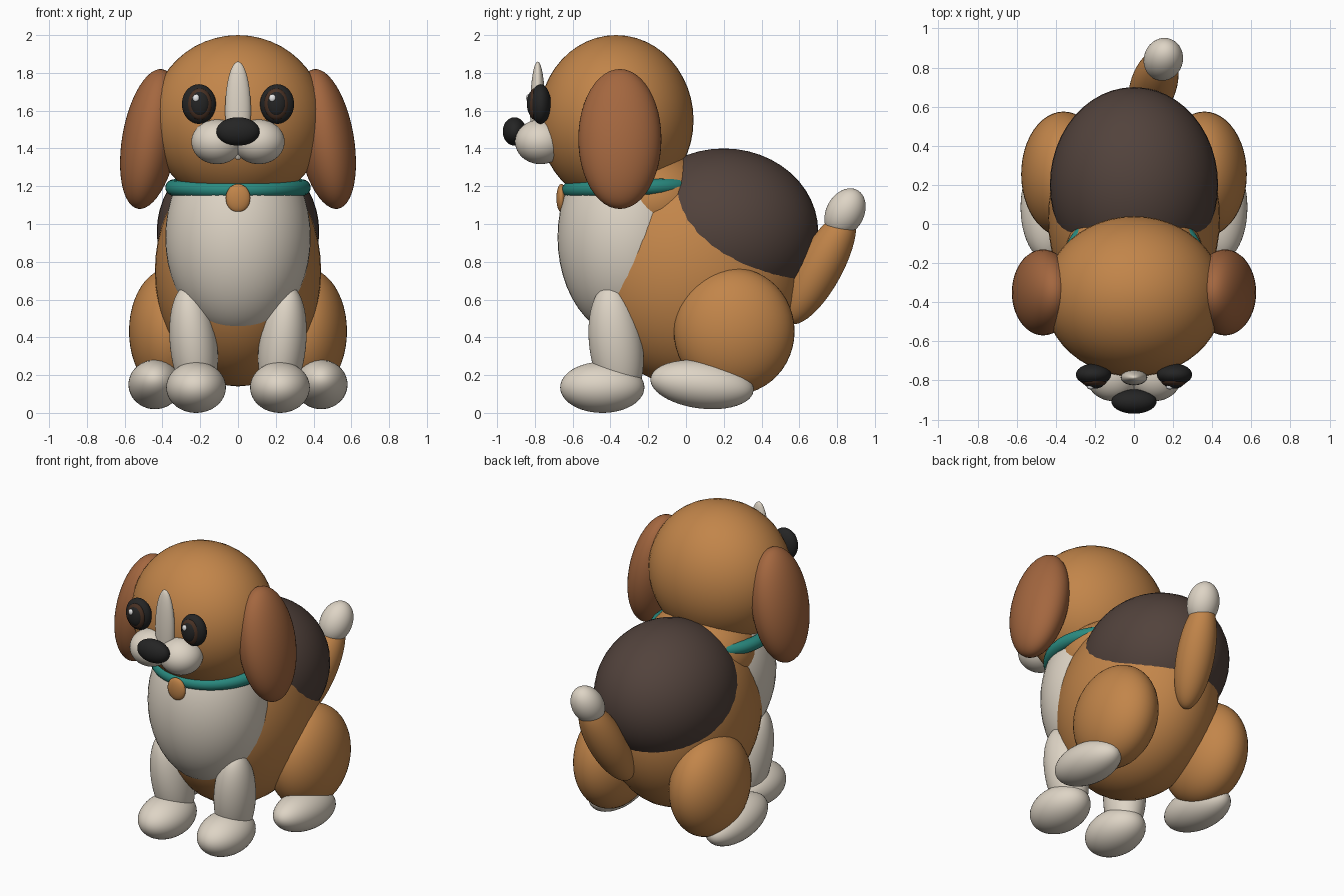
import bpy
from math import radians
from mathutils import Vector

cube = bpy.data.objects.get("Cube")
if cube:
    bpy.data.objects.remove(cube, do_unlink=True)


def material(name, rgb):
    m = bpy.data.materials.new(name)
    m.use_nodes = True
    m.diffuse_color = (*rgb, 1)
    bsdf = next(n for n in m.node_tree.nodes if n.type == 'BSDF_PRINCIPLED')
    bsdf.inputs["Base Color"].default_value = (*rgb, 1)
    bsdf.inputs["Roughness"].default_value = 0.7
    return m


TAN = material("tan_fur", (0.54, 0.235, 0.068))
EAR = material("ear_brown", (0.37, 0.135, 0.05))
SADDLE = material("dark_brown_fur", (0.084, 0.055, 0.045))
CREAM = material("cream_fur", (0.73, 0.66, 0.56))
TEAL = material("teal_collar", (0.023, 0.26, 0.22))
BLACK = material("black", (0.018, 0.018, 0.018))
IRIS = material("iris_brown", (0.065, 0.03, 0.017))
WHITE = material("white_glint", (0.85, 0.85, 0.85))


def finish(ob, name, mat):
    ob.name = name
    ob.data.materials.append(mat)
    bpy.ops.object.shade_smooth()
    return ob


def blob(name, mat, center, radii, rot=(0, 0, 0)):
    """Smooth ellipsoid, rotation in degrees."""
    bpy.ops.mesh.primitive_uv_sphere_add(segments=48, ring_count=24, radius=1, location=center)
    ob = bpy.context.object
    ob.scale = radii
    ob.rotation_euler = [radians(a) for a in rot]
    return finish(ob, name, mat)


def pair(name, mat, center, radii, rot=(0, 0, 0)):
    """Ellipsoid on the left (+x) and its mirror image on the right."""
    x, y, z = center
    rx, ry, rz = rot
    blob("left_" + name, mat, center, radii, rot)
    blob("right_" + name, mat, (-x, y, z), radii, (rx, -ry, -rz))


# Torso
blob("body", TAN, (0, 0.03, 0.75), (0.44, 0.58, 0.61))
blob("neck", TAN, (0, -0.18, 1.12), (0.355, 0.34, 0.27))
blob("chest", CREAM, (0, -0.31, 0.93), (0.385, 0.37, 0.53))
blob("back_saddle", SADDLE, (0, 0.2, 0.96), (0.43, 0.5, 0.44))

# Head and face
blob("head", TAN, (0, -0.37, 1.55), (0.46, 0.41, 0.45))
pair("ear", EAR, (0.465, -0.35, 1.45), (0.148, 0.22, 0.375), (0, -10, 0))
pair("muzzle", CREAM, (0.11, -0.77, 1.435), (0.137, 0.135, 0.118))
blob("blaze", CREAM, (0, -0.785, 1.6), (0.068, 0.04, 0.26))
blob("nose", BLACK, (0, -0.908, 1.49), (0.115, 0.062, 0.075))
pair("eye", BLACK, (0.207, -0.77, 1.635), (0.09, 0.055, 0.105))
pair("iris", IRIS, (0.203, -0.803, 1.635), (0.064, 0.032, 0.083))
pair("pupil", BLACK, (0.203, -0.815, 1.637), (0.05, 0.027, 0.066))
for side, x in (("left", 0.182), ("right", -0.222)):
    blob(side + "_eye_glint", WHITE, (x, -0.834, 1.667), (0.018, 0.012, 0.02))

# Collar and tag
bpy.ops.mesh.primitive_torus_add(major_segments=64, minor_segments=16, major_radius=0.343,
                                 minor_radius=0.042, location=(0, -0.272, 1.193),
                                 rotation=(radians(2), 0, 0))
finish(bpy.context.object, "collar", TEAL)
blob("collar_tag", TAN, (0, -0.66, 1.137), (0.065, 0.026, 0.075))

# Legs and paws
pair("front_leg", CREAM, (0.235, -0.37, 0.36), (0.125, 0.142, 0.32), (7, 6, 0))
pair("front_paw", CREAM, (0.222, -0.443, 0.135), (0.158, 0.223, 0.135))
pair("thigh", TAN, (0.36, 0.255, 0.432), (0.217, 0.32, 0.335))
pair("hind_paw", CREAM, (0.44, 0.085, 0.15), (0.14, 0.275, 0.127), (-7, 0, 0))

# Tail and its pale tip, both stretched along one direction
tail_axis = Vector((0.1, 0.3, 0.55))
for name, mat, center, radii in (
        ("tail", TAN, (0.1, 0.71, 0.77), (0.118, 0.118, 0.34)),
        ("tail_tip", CREAM, (0.15, 0.842, 1.06), (0.1, 0.1, 0.137))):
    ob = blob(name, mat, center, radii)
    ob.rotation_euler = tail_axis.to_track_quat('Z', 'Y').to_euler()
